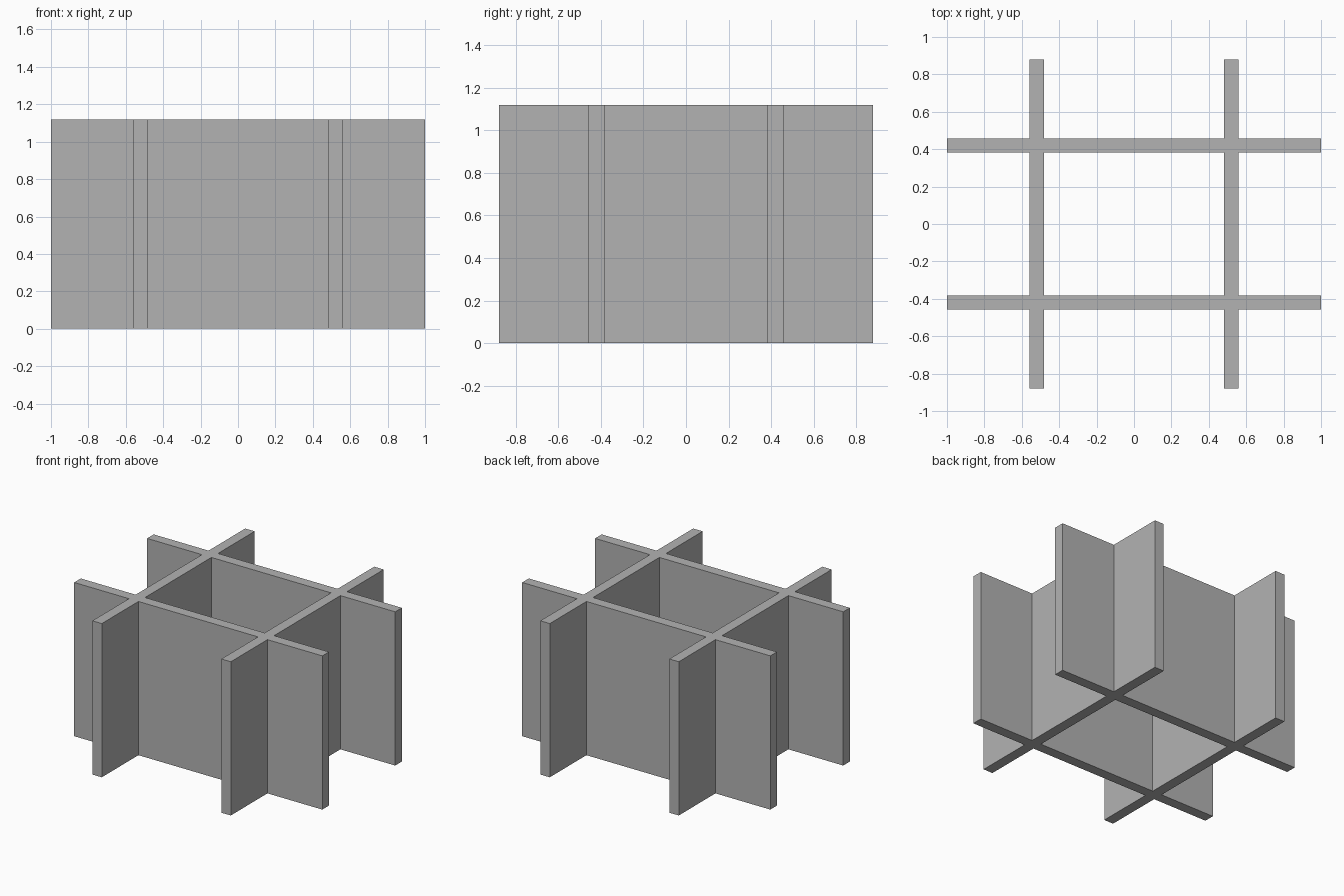
import bpy
import bmesh

cube = bpy.data.objects.get("Cube")
if cube:
    bpy.data.objects.remove(cube, do_unlink=True)

HEIGHT = 1.12
HALF_X, HALF_Y = 1.0, 0.88        # half lengths of the panels
PANEL_X, PANEL_Y = 0.52, 0.42     # panel centre lines
HALF_T = 0.038                    # half panel thickness

# Single grey material
grey = bpy.data.materials.new("plain_grey")
grey.use_nodes = True
colour = (0.45, 0.45, 0.45, 1.0)
grey.diffuse_color = colour
grey.node_tree.nodes["Principled BSDF"].inputs["Base Color"].default_value = colour


def stations(half, centre):
    """Plan cut positions along one axis, mirrored about zero."""
    side = [half, centre + HALF_T, centre - HALF_T]
    return [-s for s in side] + side[::-1]


xs = stations(HALF_X, PANEL_X)
ys = stations(HALF_Y, PANEL_Y)
WALL = (1, 3)                     # intervals filled by a panel

# Crossing panels as one clean plan, raised to full height
bm = bmesh.new()
points = [[bm.verts.new((x, y, 0)) for y in ys] for x in xs]
for i in range(len(xs) - 1):
    for j in range(len(ys) - 1):
        if i in WALL or j in WALL:
            bm.faces.new((points[i][j], points[i + 1][j],
                          points[i + 1][j + 1], points[i][j + 1]))
bmesh.ops.delete(bm, geom=[v for v in bm.verts if not v.link_faces], context="VERTS")
raised = bmesh.ops.extrude_face_region(bm, geom=bm.faces[:], use_keep_orig=True)
top = [g for g in raised["geom"] if isinstance(g, bmesh.types.BMVert)]
bmesh.ops.translate(bm, verts=top, vec=(0, 0, HEIGHT))
bmesh.ops.recalc_face_normals(bm, faces=bm.faces[:])

mesh = bpy.data.meshes.new("crossed_panels")
bm.to_mesh(mesh)
bm.free()
mesh.materials.append(grey)
panels = bpy.data.objects.new("crossed_panels", mesh)
bpy.context.collection.objects.link(panels)
